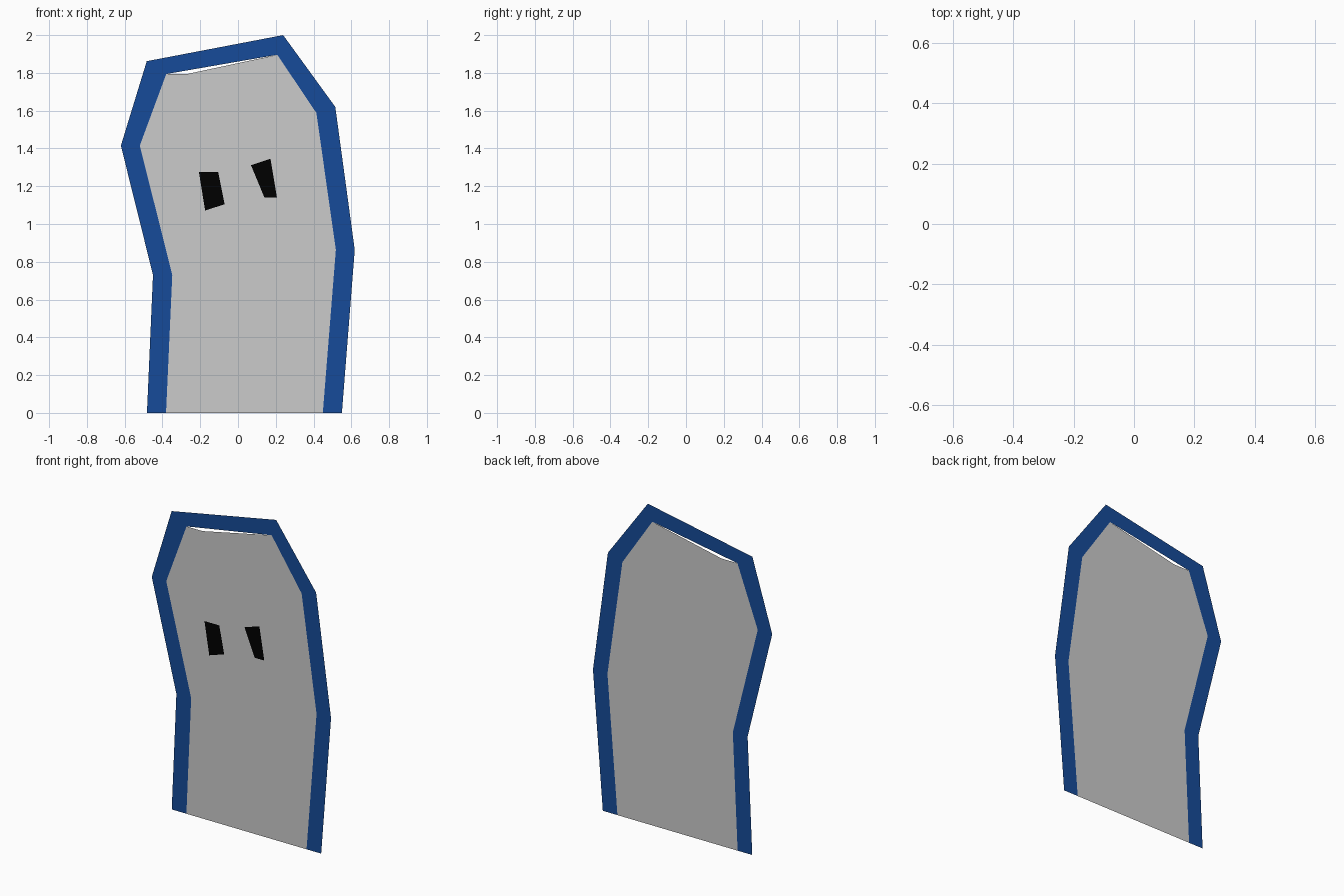
import bpy

if "Cube" in bpy.data.objects:
    bpy.data.objects.remove(bpy.data.objects["Cube"])


def material(name, color):
    mat = bpy.data.materials.new(name)
    mat.diffuse_color = (*color, 1)
    mat.use_nodes = True
    mat.node_tree.nodes["Principled BSDF"].inputs["Base Color"].default_value = mat.diffuse_color
    return mat


def flat_part(name, points, faces, y, mat=None):
    """Flat part in the XZ plane, facing -y."""
    mesh = bpy.data.meshes.new(name)
    mesh.from_pydata([(x, y, z) for x, z in points], [], faces)
    mesh.update()
    obj = bpy.data.objects.new(name, mesh)
    bpy.context.collection.objects.link(obj)
    if mat:
        mesh.materials.append(mat)
    return obj


blue = material("blue", (0.008, 0.07, 0.32))
black = material("black", (0, 0, 0))
DEPTH = 0.035  # panel sits behind the centre, eyes in front

# Outlines run from the bottom left, over the top, to the bottom right
outer = [(-0.482, 0), (-0.45, 0.73), (-0.62, 1.415), (-0.483, 1.862),
         (0.239, 2.0), (0.515, 1.62), (0.618, 0.863), (0.55, 0)]
inner = [(-0.381, 0), (-0.348, 0.73), (-0.52, 1.415), (-0.38, 1.794),
         (0.208, 1.896), (0.415, 1.588), (0.518, 0.863), (0.449, 0)]

# Blue border, one quad per outline segment
n = len(outer)
flat_part("border", outer + inner,
          [(i, n + i, n + i + 1, i + 1) for i in range(n - 1)], DEPTH, blue)

# Grey panel, dipping slightly below the border's top edge
panel = inner[:4] + [(-0.27, 1.794)] + inner[4:]
flat_part("panel", panel, [tuple(reversed(range(len(panel))))], DEPTH)

# Eye shapes floating in front of the panel
eyes = {
    "left_eye": [(-0.207, 1.276), (-0.174, 1.071), (-0.071, 1.105), (-0.105, 1.276)],
    "right_eye": [(0.069, 1.311), (0.14, 1.14), (0.206, 1.14), (0.172, 1.345)],
}
for name, pts in eyes.items():
    flat_part(name, pts, [(0, 1, 2, 3)], -DEPTH, black)
